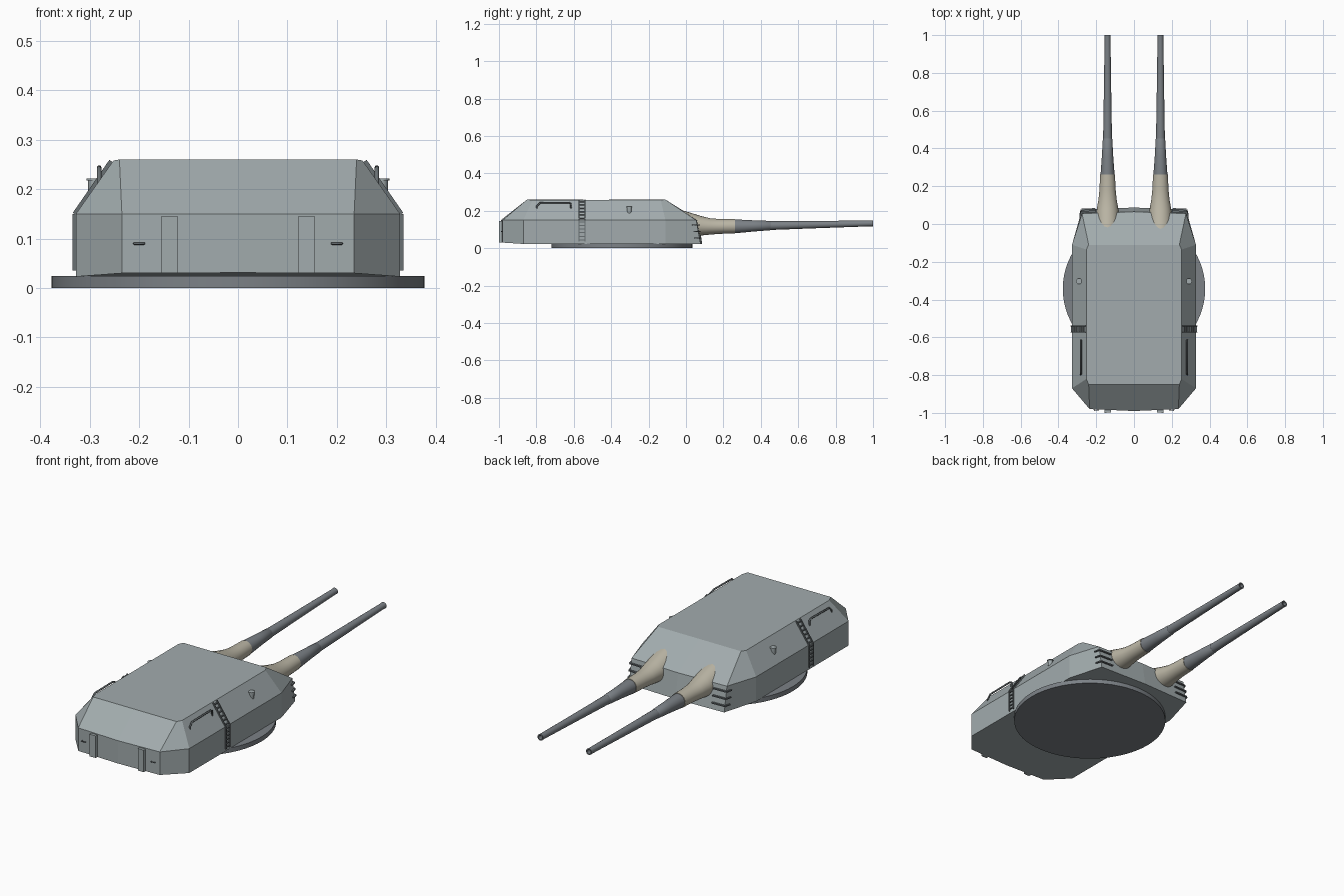
import bpy, bmesh, math
from mathutils import Vector

if "Cube" in bpy.data.objects:
    bpy.data.objects.remove(bpy.data.objects["Cube"])


def mat(name, c):
    m = bpy.data.materials.new(name)
    m.diffuse_color = (*c, 1)
    m.use_nodes = True
    m.node_tree.nodes["Principled BSDF"].inputs["Base Color"].default_value = m.diffuse_color
    return m


ARMOUR = mat("armour_grey", (0.36, 0.41, 0.42))
STEEL = mat("gun_steel", (0.20, 0.22, 0.24))
DARK = mat("dark_fittings", (0.14, 0.16, 0.17))
CANVAS = mat("canvas", (0.50, 0.47, 0.38))


def make(name, bm, material, smooth=False):
    bmesh.ops.recalc_face_normals(bm, faces=bm.faces)
    me = bpy.data.meshes.new(name)
    bm.to_mesh(me)
    bm.free()
    ob = bpy.data.objects.new(name, me)
    bpy.context.collection.objects.link(ob)
    me.materials.append(material)
    if smooth:
        bpy.ops.object.select_all(action='DESELECT')
        ob.select_set(True)
        bpy.context.view_layer.objects.active = ob
        bpy.ops.object.shade_smooth_by_angle(angle=math.radians(35))
    return ob


def loft(bm, rings):
    """Bridge a list of closed rings and cap both ends."""
    vs = [[bm.verts.new(p) for p in r] for r in rings]
    n = len(vs[0])
    for a, b in zip(vs, vs[1:]):
        for i in range(n):
            bm.faces.new((a[i], a[(i + 1) % n], b[(i + 1) % n], b[i]))
    bm.faces.new(vs[0])
    bm.faces.new(vs[-1])


def ellipse_y(cx, y, cz, rx, rz, n=24):
    return [(cx + rx * math.cos(2 * math.pi * i / n), y,
             cz + rz * math.sin(2 * math.pi * i / n)) for i in range(n)]


def ellipse_z(cx, cy, z, r, n):
    return [(cx + r * math.cos(2 * math.pi * i / n),
             cy + r * math.sin(2 * math.pi * i / n), z) for i in range(n)]


def bar(bm, a, b, u, w, t):
    """Box from a to b, w wide along u and t thick."""
    a, b, u = Vector(a), Vector(b), Vector(u).normalized()
    v = (b - a).cross(u).normalized() * t / 2
    u = u * w / 2
    loft(bm, [[p + u + v, p - u + v, p - u - v, p + u - v] for p in (a, b)])


def tube(name, pts, r, material):
    cu = bpy.data.curves.new(name, 'CURVE')
    cu.dimensions = '3D'
    cu.bevel_depth = r
    cu.bevel_resolution = 2
    cu.use_fill_caps = True
    sp = cu.splines.new('POLY')
    sp.points.add(len(pts) - 1)
    for p, c in zip(sp.points, pts):
        p.co = (*c, 1)
    ob = bpy.data.objects.new(name, cu)
    bpy.context.collection.objects.link(ob)
    cu.materials.append(material)


# Gunhouse: three mirrored outlines, lower edge, knuckle and roof edge
def outline(half):
    return half + [(-x, y, z) for x, y, z in half[-2:0:-1]]


lower = [(0, -.99, .031), (.235, -.98, .03), (.328, -.87, .023),
         (.328, -.11, .022), (.275, .078, .022), (0, .087, .022)]
knuckle = [(0, -.99, .15), (.235, -.98, .15), (.328, -.87, .15),
           (.328, -.11, .15), (.275, .055, .15), (0, .065, .15)]
roof = [(0, -.85, .26), (.24, -.85, .26), (.252, -.82, .258),
        (.252, -.135, .258), (.24, -.11, .26), (0, -.11, .26)]
bm = bmesh.new()
loft(bm, [outline(r) for r in (lower, knuckle, roof)])
make("gunhouse", bm, ARMOUR)

# Rotating base disc
bm = bmesh.new()
loft(bm, [ellipse_z(0, -.343, z, .377, 64) for z in (0, .02, .024)])
make("base_ring", bm, STEEL, True)

for s, side in ((1, "right"), (-1, "left")):
    # Tapered barrel with hollow muzzle, slightly elevated
    gx = s * .14
    prof = [(0, .037), (.27, .0365), (.36, .030), (.45, .025), (.452, .0235),
            (.70, .0195), (.985, .0155), (1, .0165), (1, .011), (.93, .010)]
    bm = bmesh.new()
    loft(bm, [ellipse_y(gx, y, .117 + (y - .26) * .0216, r, r) for y, r in prof])
    make("gun_barrel_" + side, bm, STEEL, True)

    # Canvas blast bag: y, half width, low z, high z
    bag = [(-.03, .064, .060, .205), (.02, .062, .064, .191), (.08, .057, .068, .172),
           (.13, .048, .073, .160), (.18, .043, .077, .156), (.262, .039, .079, .156)]
    bm = bmesh.new()
    loft(bm, [ellipse_y(gx, y, (lo + hi) / 2, w, (hi - lo) / 2) for y, w, lo, hi in bag])
    make("blast_bag_" + side, bm, CANVAS, True)

    # Rear door and handle
    bm = bmesh.new()
    bar(bm, (s * .139, -.988, .03), (s * .139, -.988, .145), (1, -.043 * s, 0), .034, .022)
    make("rear_door_" + side, bm, ARMOUR)
    tube("door_handle_" + side, [(s * .19, -.98, .09), (s * .19, -.988, .09),
         (s * .21, -.988, .09), (s * .21, -.98, .09)], .0025, DARK)

    # Side ladder following wall and slope
    bm = bmesh.new()
    path = [(s * .331, .035), (s * .331, .15), (s * .257, .257)]
    for (x0, z0), (x1, z1) in zip(path, path[1:]):
        for y in (-.573, -.541):
            bar(bm, (x0, y, z0), (x1, y, z1), (0, 1, 0), .005, .008)
        for i in range(6):
            t = (i + .5) / 6
            x, z = x0 + (x1 - x0) * t, z0 + (z1 - z0) * t
            bar(bm, (x, -.573, z), (x, -.541, z), (0, 0, 1), .005, .007)
    make("side_ladder_" + side, bm, DARK)

    # Sighting hood: tapered drum with flat lid on the slope
    bm = bmesh.new()
    loft(bm, [ellipse_z(s * .291, -.303, z, r, 20) for z, r in
              ((.18, .009), (.19, .012), (.218, .0125), (.218, .0155), (.222, .0155))])
    make("sight_hood_" + side, bm, ARMOUR, True)

    # Handrail on the upper slope
    hx = s * .281
    tube("handrail_" + side, [(hx, -.797, .205), (hx, -.797, .225), (hx, -.78, .242),
         (hx, -.63, .244), (hx, -.615, .238), (hx, -.615, .205)], .0045, DARK)

    # Foot rails at the outer front corners, wrapping onto the side
    bm = bmesh.new()
    for z in (.055, .09, .125):
        y = .077 - (z - .022) * .18
        corner = (s * .278, y + .004, z)
        bar(bm, (s * .205, y + .007, z), corner, (0, 0, 1), .006, .012)
        bar(bm, corner, (s * .285, y - .025, z), (0, 0, 1), .006, .010)
    make("corner_rungs_" + side, bm, DARK)
